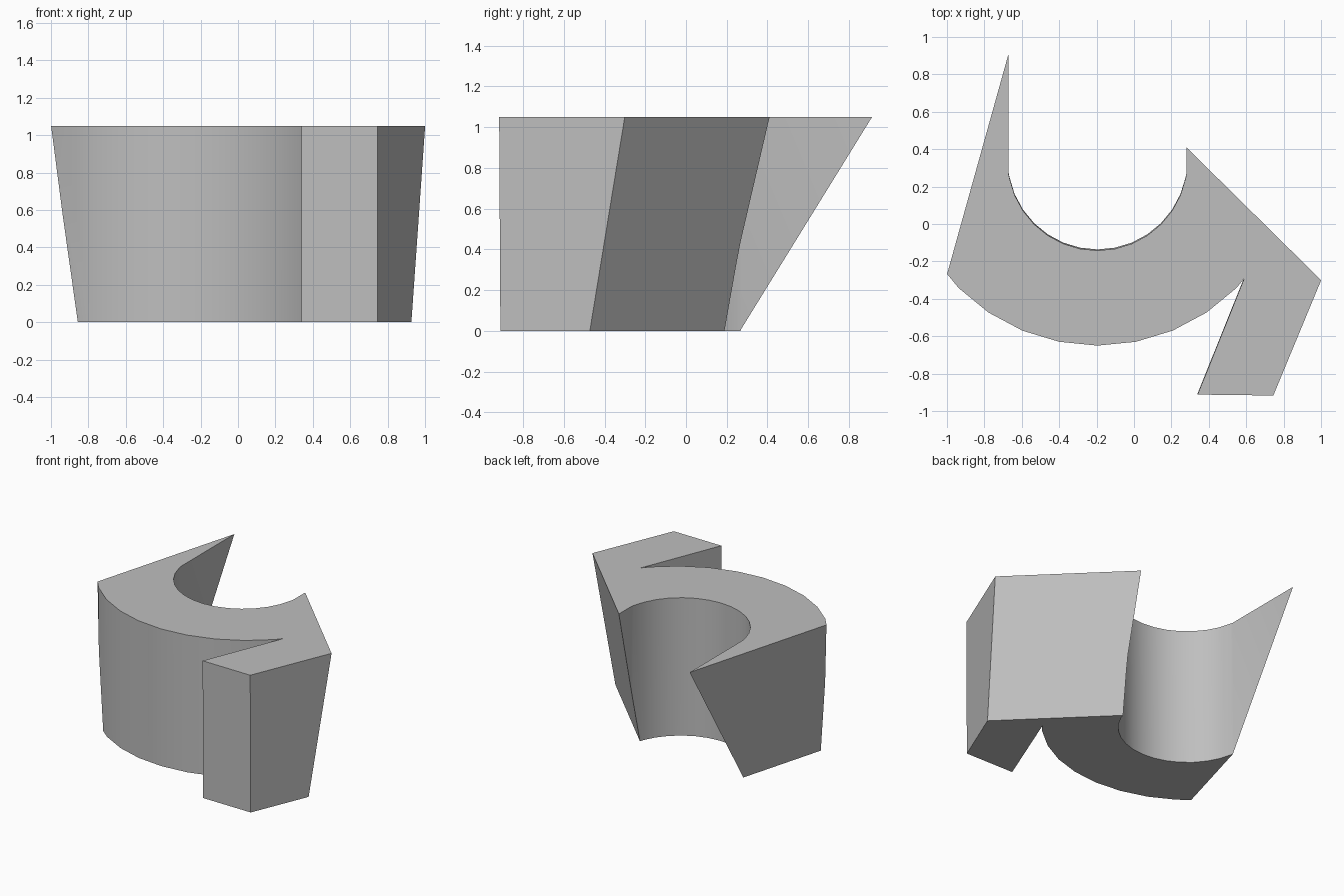
import bpy, bmesh, math
from mathutils import Vector

cube = bpy.data.objects.get("Cube")
if cube:
    bpy.data.objects.remove(cube, do_unlink=True)

HEIGHT = 1.05
STEP = math.radians(11.25)
CENTRE_X = -0.195


def arc(radius, centre_y, first, last):
    """Points on the lower arc, stepped from first to last."""
    direction = 1 if last > first else -1
    return [(CENTRE_X + radius * math.sin(i * STEP), centre_y - radius * math.cos(i * STEP))
            for i in range(first, last + direction, direction)]


# Grey material
grey = bpy.data.materials.new("plain grey")
grey.use_nodes = True
colour = (0.52, 0.52, 0.52, 1)
grey.diffuse_color = colour
grey.node_tree.nodes["Principled BSDF"].inputs["Base Color"].default_value = colour

# Plan outline: crescent body, notch, angled leg and round socket
outline = [(-0.67, 1), (-1.225, 1)]
outline += arc(1.05, 0.4, -7, 4)
outline += [(0.59, -0.29), (0.34, -0.912), (0.745, -0.917), (1.153, 0.067), (0.28, 1), (0.28, 0.265)]
outline += arc(0.48, 0.338, 7, -7)
outline += [(-0.67, 0.265)]

# Extrude the outline with a very slight lean
bm = bmesh.new()
base = bm.faces.new([bm.verts.new((x, y + 0.006, 0)) for x, y in outline])
top = bmesh.ops.extrude_face_region(bm, geom=[base])["geom"]
bmesh.ops.translate(bm, vec=(0, -0.006, HEIGHT),
                    verts=[v for v in top if isinstance(v, bmesh.types.BMVert)])
bmesh.ops.recalc_face_normals(bm, faces=bm.faces)


# Sloping cuts on the rear of each arm
def slope_cut(a, b, c, waste):
    a, b, c = Vector(a), Vector(b), Vector(c)
    normal = (b - a).cross(c - a).normalized()
    if normal.dot(Vector(waste) - a) < 0:
        normal.negate()
    bmesh.ops.bisect_plane(bm, geom=bm.verts[:] + bm.edges[:] + bm.faces[:], dist=1e-5,
                           plane_co=a, plane_no=normal, clear_outer=True)
    rim = [e for e in bm.edges if e.is_boundary]
    bmesh.ops.holes_fill(bm, edges=rim, sides=0)


slope_cut((-0.67, 0.913, HEIGHT), (-1, -0.27, HEIGHT), (-0.67, 0.265, 0), (-2, 2, 0))
slope_cut((0.28, 0.41, HEIGHT), (1, -0.3, HEIGHT), (0.925, -0.47, 0), (2, 2, 0))
bmesh.ops.recalc_face_normals(bm, faces=bm.faces)

mesh = bpy.data.meshes.new("hooked_block")
bm.to_mesh(mesh)
bm.free()
mesh.materials.append(grey)
block = bpy.data.objects.new("hooked_block", mesh)
bpy.context.collection.objects.link(block)

# Smooth the curved walls, keep the corners sharp
bpy.ops.object.select_all(action='DESELECT')
block.select_set(True)
bpy.context.view_layer.objects.active = block
bpy.ops.object.shade_smooth_by_angle(angle=math.radians(25))
